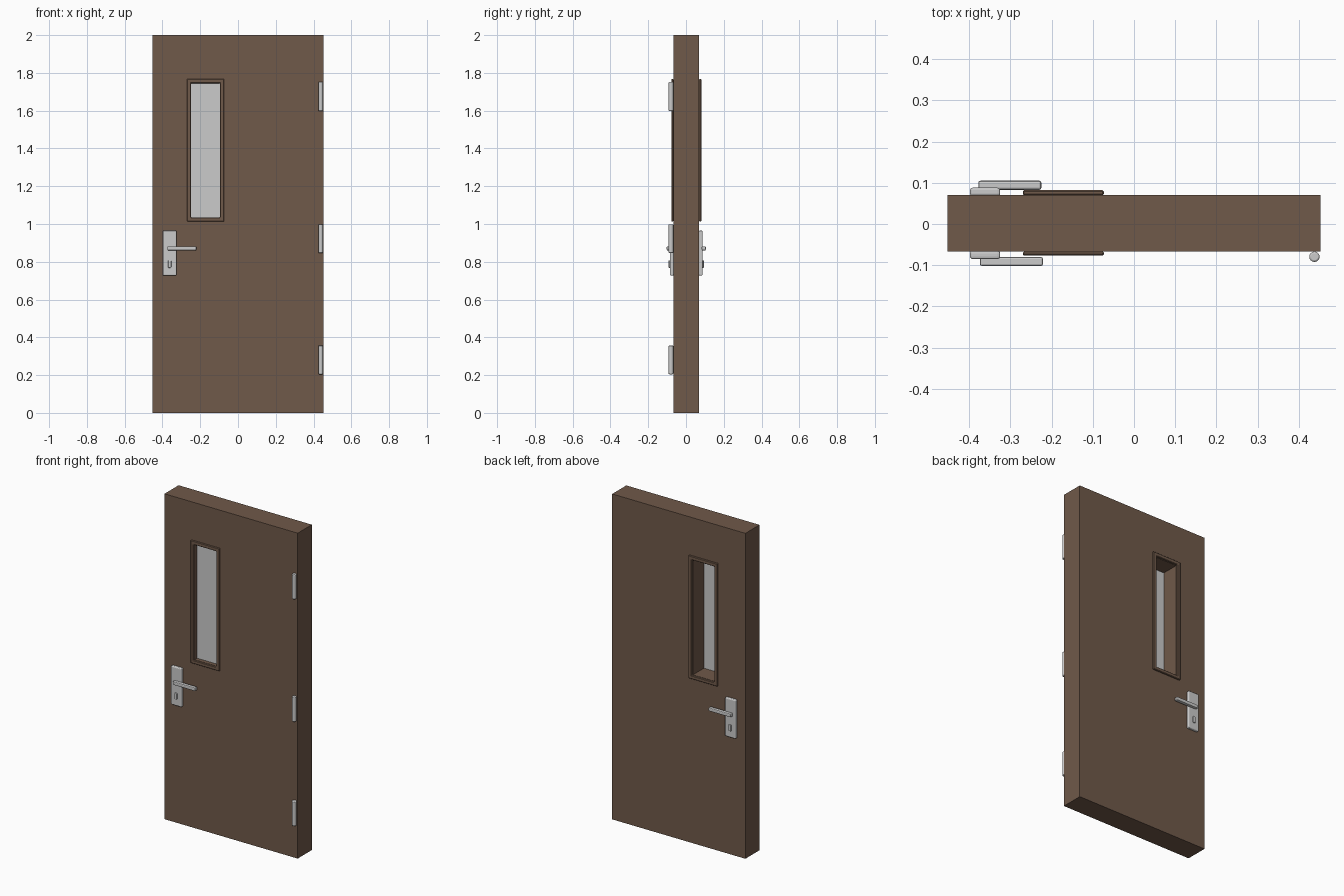
import bpy, bmesh

if "Cube" in bpy.data.objects:
    bpy.data.objects.remove(bpy.data.objects["Cube"])

brown = bpy.data.materials.new("brown_wood")
brown.diffuse_color = (0.16, 0.10, 0.067, 1)
brown.use_nodes = True
brown.node_tree.nodes["Principled BSDF"].inputs["Base Color"].default_value = brown.diffuse_color


def finish(name, bm, mat=None, bevel=0, segments=2):
    bmesh.ops.recalc_face_normals(bm, faces=bm.faces)
    mesh = bpy.data.meshes.new(name)
    bm.to_mesh(mesh)
    bm.free()
    ob = bpy.data.objects.new(name, mesh)
    bpy.context.collection.objects.link(ob)
    if mat:
        mesh.materials.append(mat)
    if bevel:
        mod = ob.modifiers.new("bevel", "BEVEL")
        mod.width, mod.segments = bevel, segments
        mod.limit_method = 'ANGLE'
    return ob


def box(name, x, y, z, **kw):
    bm = bmesh.new()
    bmesh.ops.create_cube(bm, size=1)
    for v in bm.verts:
        for i, (a, b) in enumerate((x, y, z)):
            v.co[i] = (a + b) / 2 + v.co[i] * (b - a)
    return finish(name, bm, **kw)


def ring(name, outer, inner, y, **kw):
    """Rectangular slab with a rectangular opening; rects are x0, x1, z0, z1."""
    bm = bmesh.new()
    loops = []
    for x0, x1, z0, z1 in (outer, inner):
        for yy in y:
            loops.append([bm.verts.new((px, yy, pz)) for px, pz in
                          ((x0, z0), (x1, z0), (x1, z1), (x0, z1))])
    of, ob, nf, nb = loops
    for a, b in ((of, nf), (ob, nb), (of, ob), (nf, nb)):
        for i in range(4):
            j = (i + 1) % 4
            bm.faces.new((a[i], a[j], b[j], b[i]))
    return finish(name, bm, **kw)


# Door slab with window opening, and a raised trim on each face
opening = (-0.248, -0.096, 1.035, 1.745)
trim = (-0.27, -0.073, 1.013, 1.768)
ring("door_panel", (-0.453, 0.453, 0, 2), opening, (-0.067, 0.07), mat=brown)
ring("window_trim_front", trim, opening, (-0.077, -0.067), mat=brown, bevel=0.003, segments=1)
ring("window_trim_back", trim, opening, (0.07, 0.082), mat=brown, bevel=0.003, segments=1)
box("window_glass", (-0.248, -0.096), (-0.043, -0.037), (1.035, 1.745))

# Lever handle, backplate and lock cylinder on each face
for side, face, s, shift in (("front", -0.067, -1, 0), ("back", 0.07, 1, -0.004)):
    def span(a, b):
        return tuple(sorted((face + s * a, face + s * b)))
    box("handle_plate_" + side, (-0.398, -0.325), span(-0.002, 0.018), (0.727, 0.965),
        bevel=0.006, segments=3)
    box("handle_lever_" + side, (-0.374 + shift, -0.221 + shift), span(0.013, 0.035),
        (0.86, 0.882), bevel=0.005)
    box("lock_cylinder_" + side, (-0.37, -0.353), span(0.01, 0.025), (0.768, 0.808),
        bevel=0.004)

# Three hinge barrels
for i, z in enumerate((0.281, 0.922, 1.675)):
    bm = bmesh.new()
    bmesh.ops.create_cone(bm, cap_ends=True, segments=24, radius1=0.0125,
                          radius2=0.0125, depth=0.153)
    bmesh.ops.translate(bm, verts=bm.verts, vec=(0.438, -0.0795, z))
    hinge = finish("hinge_%d" % (i + 1), bm)
    mod = hinge.modifiers.new("bevel", "BEVEL")
    mod.width, mod.segments, mod.angle_limit = 0.004, 2, 1.0
    bpy.ops.object.select_all(action='DESELECT')
    hinge.select_set(True)
    bpy.context.view_layer.objects.active = hinge
    bpy.ops.object.shade_smooth_by_angle()
